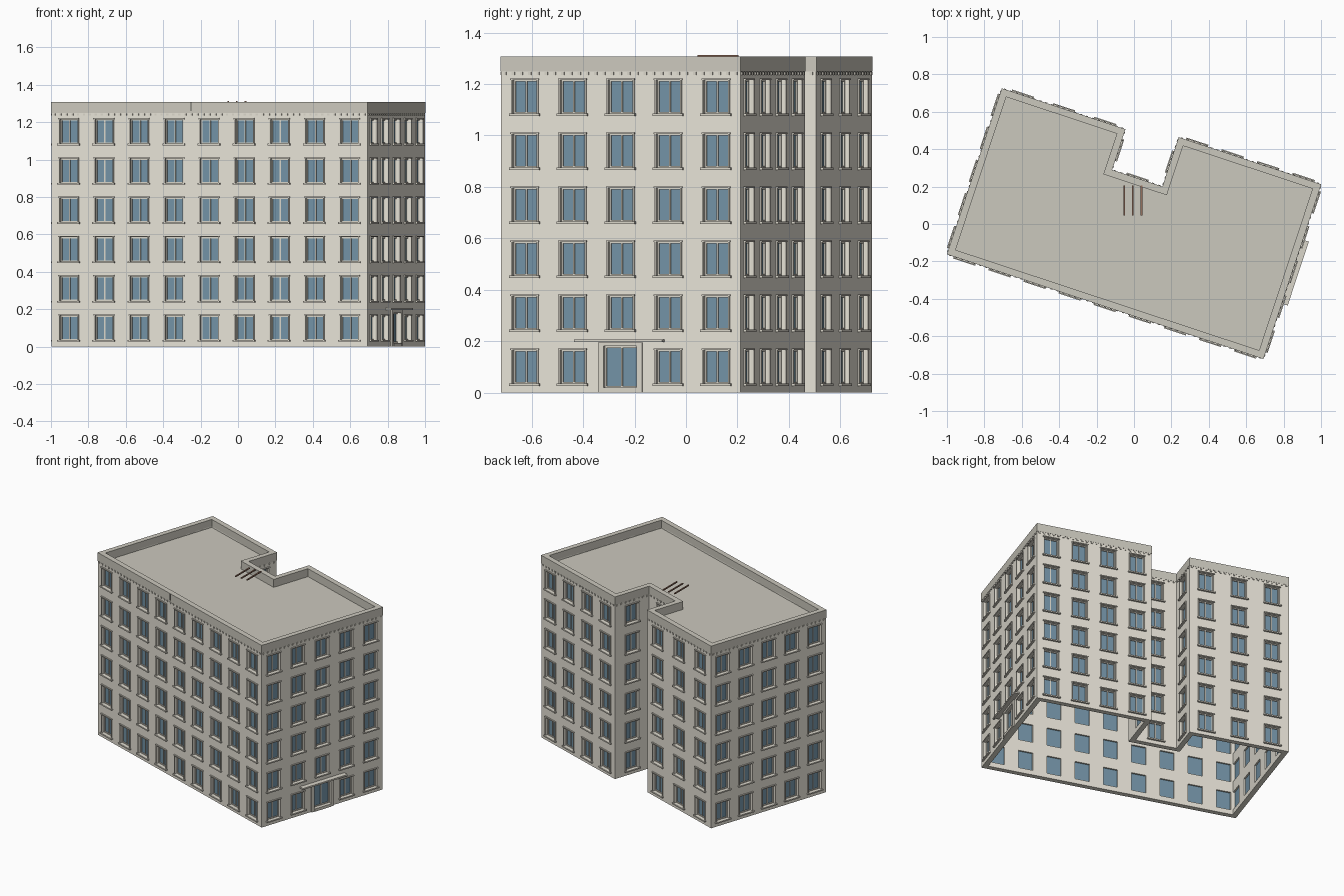
import bpy, bmesh, math
from mathutils import Vector

if "Cube" in bpy.data.objects:
    bpy.data.objects.remove(bpy.data.objects["Cube"])

ROT = math.radians(-18.3)
# Footprint in the building's own axes, counter-clockwise
FOOT = [Vector(p) for p in [(-.897, -.466), (.882, -.466), (.882, .514), (.083, .514),
                            (.083, .236), (-.204, .236), (-.204, .465), (-.897, .465)]]
BAYS = [9, 5, 4, 1, 1, 1, 3, 5]
FLOORS, STOREY, TOP, THICK, ROOF = 6, .21, 1.307, .035, 1.25
N = len(FOOT)


def material(name, rgb):
    m = bpy.data.materials.new(name)
    m.diffuse_color = (*rgb, 1)
    m.use_nodes = True
    m.node_tree.nodes["Principled BSDF"].inputs["Base Color"].default_value = m.diffuse_color
    return m


CREAM = material("cream", (.80, .77, .68))
STONE = material("stone", (.60, .58, .51))
PALE = material("pale_stone", (.70, .67, .59))
GLASS = material("glass", (.17, .29, .38))
DARK = material("dark_metal", (.10, .10, .09))
RUST = material("rust", (.30, .16, .11))


class Wall:
    """One straight facade: s runs along it, d is depth inward."""
    def __init__(self, i):
        self.p, q = FOOT[i], FOOT[(i + 1) % N]
        self.len = (q - self.p).length
        self.dir = (q - self.p).normalized()
        self.n = Vector((self.dir.y, -self.dir.x))
        self.bays = BAYS[i]

    def pt(self, s, z, d=0):
        v = self.p + self.dir * s - self.n * d
        return Vector((v.x, v.y, z))


WALLS = [Wall(i) for i in range(N)]


def inset(t):
    return [FOOT[i] - t * (WALLS[i].n + WALLS[i - 1].n) for i in range(N)]


def quad(bm, pts):
    bm.faces.new([bm.verts.new(p) for p in pts])


def box(bm, w, s0, s1, z0, z1, d0, d1):
    a = [bm.verts.new(w.pt(s, z, d)) for d in (d0, d1) for z in (z0, z1) for s in (s0, s1)]
    for f in ((0, 1, 3, 2), (4, 6, 7, 5), (0, 4, 5, 1), (2, 3, 7, 6), (0, 2, 6, 4), (1, 5, 7, 3)):
        bm.faces.new([a[k] for k in f])


def ring(bm, outer, inner, z0, z1):
    for i in range(N):
        j = (i + 1) % N
        for a, b in ((outer[i], outer[j]), (inner[i], inner[j])):
            quad(bm, [(*a, z0), (*b, z0), (*b, z1), (*a, z1)])
        for z in (z0, z1):
            quad(bm, [(*outer[i], z), (*outer[j], z), (*inner[j], z), (*inner[i], z)])


def finish(bm, name, mat, turn=True):
    bmesh.ops.remove_doubles(bm, verts=bm.verts, dist=1e-5)
    bmesh.ops.recalc_face_normals(bm, faces=bm.faces)
    me = bpy.data.meshes.new(name)
    bm.to_mesh(me)
    bm.free()
    me.materials.append(mat)
    ob = bpy.data.objects.new(name, me)
    bpy.context.collection.objects.link(ob)
    if turn:
        ob.rotation_euler.z = ROT
    return ob


walls, glass, frames, trim, sills, dentils, door = [bmesh.new() for _ in range(7)]
inner = inset(THICK)

for i, w in enumerate(WALLS):
    # Inner face may be shorter or longer than the outer one
    e0 = (inner[i] - w.p).dot(w.dir)
    e1 = (inner[(i + 1) % N] - w.p).dot(w.dir)
    pitch = w.len / w.bays
    for b in range(w.bays):
        c = (b + .5) * pitch
        for f in range(FLOORS):
            zb = f * STOREY
            is_door = i == 1 and b == 2 and f == 0
            hw = .068 if is_door else .05
            h0, h1 = (.02, .18) if is_door else (zb + .035, zb + .165)
            l, r = c - hw, c + hw
            # Masonry around the opening, outside and inside
            for d in (0, THICK):
                a = e0 if d and b == 0 else b * pitch
                z = e1 if d and b == w.bays - 1 else (b + 1) * pitch
                o = [(a, zb), (z, zb), (z, zb + STOREY), (a, zb + STOREY)]
                h = [(l, h0), (r, h0), (r, h1), (l, h1)]
                for k in range(4):
                    m = (k + 1) % 4
                    quad(walls, [w.pt(*o[k], d), w.pt(*o[m], d), w.pt(*h[m], d), w.pt(*h[k], d)])
            # Reveals
            for k in range(4):
                m = (k + 1) % 4
                quad(walls, [w.pt(*h[k], 0), w.pt(*h[m], 0), w.pt(*h[m], THICK), w.pt(*h[k], THICK)])
            # Pane, sash frame and mullion
            box(glass, w, l, r, h0, h1, .02, .024)
            t = .006
            box(frames, w, l, l + t, h0, h1, .013, .02)
            box(frames, w, r - t, r, h0, h1, .013, .02)
            box(frames, w, l + t, r - t, h1 - t, h1, .013, .02)
            box(frames, w, l + t, r - t, h0, h0 + t, .013, .02)
            box(frames, w, c - .003, c + .003, h0 + t, h1 - t, .013, .02)
            if is_door:
                # Door surround
                box(door, w, c - .09, l, 0, .195, -.008, .004)
                box(door, w, r, c + .09, 0, .195, -.008, .004)
                box(door, w, l, r, h1, .195, -.008, .004)
                box(door, w, l, r, 0, h0, -.012, .004)
            else:
                # Projecting surround and sill
                box(trim, w, l - .006, l, h0, h1, -.006, .004)
                box(trim, w, r, r + .006, h0, h1, -.006, .004)
                box(trim, w, l - .008, r + .008, h1, h1 + .007, -.009, .004)
                box(sills, w, l - .012, r + .012, h0 - .009, h0, -.013, .004)
    # Small blocks under the cornice
    k = int(w.len / .033)
    for j in range(k):
        s = (j + .5) * w.len / k
        box(dentils, w, s - .006, s + .006, 1.236, 1.247, -.005, .002)

# Underside of the walls
for i in range(N):
    j = (i + 1) % N
    quad(walls, [(*FOOT[i], 0), (*FOOT[j], 0), (*inner[j], 0), (*inner[i], 0)])

finish(walls, "walls", CREAM)
finish(glass, "window_panes", GLASS)
finish(frames, "window_frames", PALE)
finish(trim, "window_surrounds", PALE)
finish(sills, "window_sills", PALE)
finish(dentils, "cornice_blocks", PALE)
finish(door, "door_surround", PALE)

# Parapet
bm = bmesh.new()
ring(bm, inset(-.002), inner, ROOF - .002, TOP)
finish(bm, "parapet", STONE)

# Flat roof
bm = bmesh.new()
quad(bm, [(*p, ROOF) for p in inner])
roof = finish(bm, "roof", STONE)
if roof.data.polygons[0].normal.z < 0:
    roof.data.flip_normals()

# Entrance canopy
bm = bmesh.new()
mid = WALLS[1].len / 2
box(bm, WALLS[1], mid - .18, mid + .18, .196, .207, -.035, .004)
finish(bm, "entrance_canopy", PALE)

# Joint in the front parapet
bm = bmesh.new()
box(bm, WALLS[0], .785, .79, 1.26, TOP, -.004, .002)
finish(bm, "parapet_joint", DARK)

# Three bars above the roof, square to the world axes
bm = bmesh.new()
for x in (-.052, -.006, .04):
    m = bmesh.ops.create_cube(bm, size=1)["verts"]
    bmesh.ops.scale(bm, vec=(.009, .16, .007), verts=m)
    bmesh.ops.translate(bm, vec=(x, .125, 1.309), verts=m)
finish(bm, "roof_bars", RUST, turn=False)
